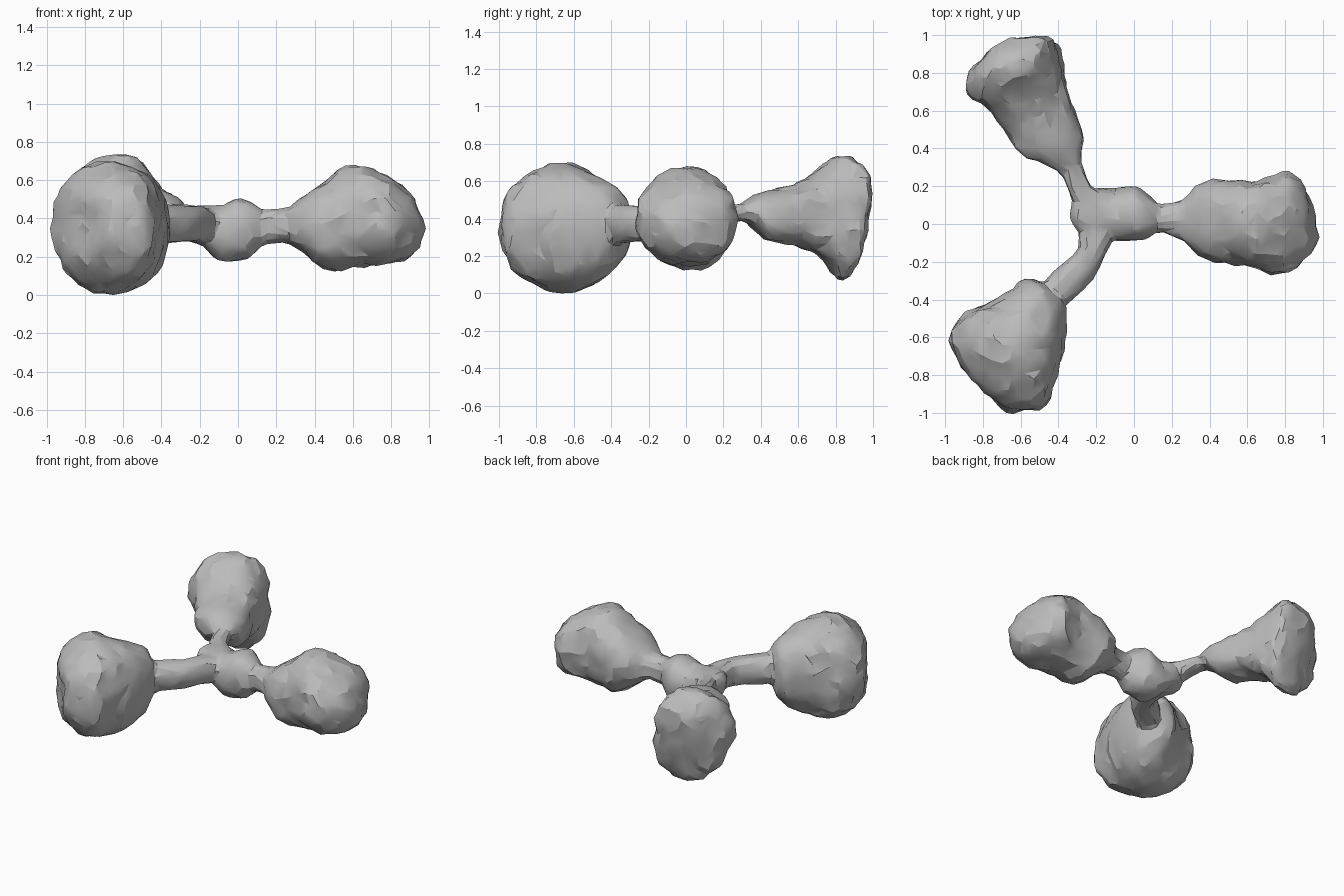
import bpy, bmesh, math
from mathutils import Vector, noise

if "Cube" in bpy.data.objects:
    bpy.data.objects.remove(bpy.data.objects["Cube"])

grey = bpy.data.materials.new("stone grey")
grey.use_nodes = True
COLOUR = (0.5, 0.5, 0.5, 1)
grey.diffuse_color = COLOUR
grey.node_tree.nodes["Principled BSDF"].inputs["Base Color"].default_value = COLOUR

SIDES = 28


def spline(a, b, c, d, t):
    return b + 0.5 * t * (c - a + t * (2 * a - 5 * b + 4 * c - d + t * (3 * (b - c) + d - a)))


def loft(bm, sections, power=0.85, lean=0.0, steps=4):
    """Skin rounded rings; each section is x1, y1, x2, y2 (plan edges), z low, z high.
    Lean pulls the underside of every ring towards its second edge."""
    last = len(sections) - 1
    rows = []
    for i in range(last):
        four = [sections[max(0, min(last, i + k))] for k in (-1, 0, 1, 2)]
        for s in range(steps):
            rows.append([spline(*v, s / steps) for v in zip(*four)])
    rows.append(sections[-1])
    rings = []
    for x1, y1, x2, y2, lo, hi in rows:
        mid = Vector(((x1 + x2) / 2, (y1 + y2) / 2, (lo + hi) / 2))
        half = Vector(((x2 - x1) / 2, (y2 - y1) / 2, 0))
        up = Vector((0, 0, (hi - lo) / 2))
        ring = []
        for k in range(SIDES):
            c, s = math.cos(math.tau * k / SIDES), math.sin(math.tau * k / SIDES)
            c = math.copysign(abs(c) ** power, c)
            s = math.copysign(abs(s) ** power, s)
            ring.append(bm.verts.new(mid + half * (c - lean * min(s, 0)) + up * s))
        rings.append(ring)
    faces = [bm.faces.new(rings[0]), bm.faces.new(rings[-1])]
    for a, b in zip(rings, rings[1:]):
        for k in range(SIDES):
            n = (k + 1) % SIDES
            faces.append(bm.faces.new((a[k], a[n], b[n], b[k])))
    bmesh.ops.recalc_face_normals(bm, faces=faces)


bm = bmesh.new()

# Central hub
loft(bm, [
    (-0.34, 0.03, -0.34, 0.08, 0.34, 0.42),
    (-0.30, -0.03, -0.30, 0.14, 0.30, 0.47),
    (-0.20, -0.08, -0.20, 0.19, 0.26, 0.47),
    (-0.10, -0.09, -0.10, 0.19, 0.18, 0.47),
    (0.00, -0.09, 0.00, 0.20, 0.18, 0.51),
    (0.07, -0.08, 0.07, 0.16, 0.20, 0.49),
    (0.13, -0.04, 0.13, 0.10, 0.27, 0.45)])

# Left arm and lobe
loft(bm, [
    (0.02, -0.06, 0.02, 0.12, 0.25, 0.47),
    (0.15, -0.05, 0.15, 0.11, 0.27, 0.45),
    (0.25, -0.09, 0.25, 0.13, 0.27, 0.46),
    (0.34, -0.17, 0.34, 0.21, 0.22, 0.52),
    (0.46, -0.21, 0.46, 0.24, 0.13, 0.61),
    (0.60, -0.22, 0.60, 0.23, 0.14, 0.69),
    (0.74, -0.27, 0.74, 0.26, 0.16, 0.64),
    (0.82, -0.26, 0.82, 0.28, 0.17, 0.61),
    (0.90, -0.19, 0.90, 0.22, 0.20, 0.54),
    (0.95, -0.13, 0.95, 0.08, 0.27, 0.45),
    (0.97, -0.08, 0.97, -0.02, 0.34, 0.39)])

# Back arm
loft(bm, [
    (-0.30, 0.03, -0.12, 0.12, 0.30, 0.46),
    (-0.35, 0.18, -0.22, 0.20, 0.36, 0.48),
    (-0.40, 0.27, -0.27, 0.31, 0.39, 0.48),
    (-0.52, 0.33, -0.27, 0.40, 0.35, 0.53),
    (-0.62, 0.38, -0.27, 0.49, 0.28, 0.55)])

# Back lobe, hanging lower on its inner side
loft(bm, [
    (-0.52, 0.33, -0.27, 0.40, 0.35, 0.53),
    (-0.63, 0.38, -0.27, 0.49, 0.28, 0.55),
    (-0.73, 0.55, -0.33, 0.64, 0.26, 0.59),
    (-0.87, 0.67, -0.37, 0.77, 0.18, 0.68),
    (-0.89, 0.75, -0.39, 0.85, 0.08, 0.74),
    (-0.86, 0.83, -0.40, 0.93, 0.11, 0.74),
    (-0.76, 0.93, -0.43, 0.98, 0.30, 0.69),
    (-0.65, 0.98, -0.50, 1.00, 0.45, 0.62)], power=0.9, lean=0.25)

# Front arm
loft(bm, [
    (-0.30, 0.02, -0.10, -0.04, 0.27, 0.46),
    (-0.30, -0.13, -0.15, -0.16, 0.28, 0.47),
    (-0.38, -0.21, -0.23, -0.31, 0.28, 0.47),
    (-0.46, -0.29, -0.34, -0.41, 0.27, 0.48),
    (-0.56, -0.40, -0.44, -0.51, 0.27, 0.48)])

# Front lobe, blunt towards the hub
loft(bm, [
    (-0.48, -0.31, -0.37, -0.41, 0.26, 0.50),
    (-0.58, -0.29, -0.35, -0.49, 0.15, 0.57),
    (-0.73, -0.40, -0.36, -0.62, 0.05, 0.64),
    (-0.88, -0.46, -0.38, -0.72, 0.01, 0.69),
    (-0.95, -0.52, -0.42, -0.84, 0.01, 0.70),
    (-0.98, -0.60, -0.46, -0.96, 0.05, 0.66),
    (-0.97, -0.68, -0.58, -1.00, 0.12, 0.60),
    (-0.93, -0.75, -0.69, -0.99, 0.20, 0.52),
    (-0.86, -0.82, -0.77, -0.89, 0.29, 0.44)], power=0.88)

mesh = bpy.data.meshes.new("three_lobed_body")
bm.to_mesh(mesh)
bm.free()
body = bpy.data.objects.new("three_lobed_body", mesh)
bpy.context.collection.objects.link(body)
bpy.context.view_layer.objects.active = body
body.select_set(True)

# Fuse the lofts into one skin and soften the joins
fuse = body.modifiers.new("fuse", 'REMESH')
fuse.mode = 'VOXEL'
fuse.voxel_size = 0.016
soften = body.modifiers.new("soften", 'SMOOTH')
soften.factor = 0.5
soften.iterations = 4
for name in ("fuse", "soften"):
    bpy.ops.object.modifier_apply(modifier=name)

# Lumpy, chipped surface, calmer around the thin necks
normals = [v.normal.copy() for v in body.data.vertices]
for v, n in zip(body.data.vertices, normals):
    reach = min(1, max(0.3, (Vector((v.co.x + 0.15, v.co.y)).length - 0.2) * 2))
    lump = 0.012 * noise.noise(v.co * 6) + 0.016 * noise.noise(v.co * 13) - 0.004
    v.co += n * lump * reach

# Reduce to irregular facets
facet = body.modifiers.new("facets", 'DECIMATE')
facet.ratio = 0.05
bpy.ops.object.modifier_apply(modifier="facets")

# Rest on the ground
low = min(v.co.z for v in body.data.vertices)
for v in body.data.vertices:
    v.co.z -= low

body.data.materials.clear()
body.data.materials.append(grey)
bpy.ops.object.shade_smooth_by_angle(angle=math.radians(22))
